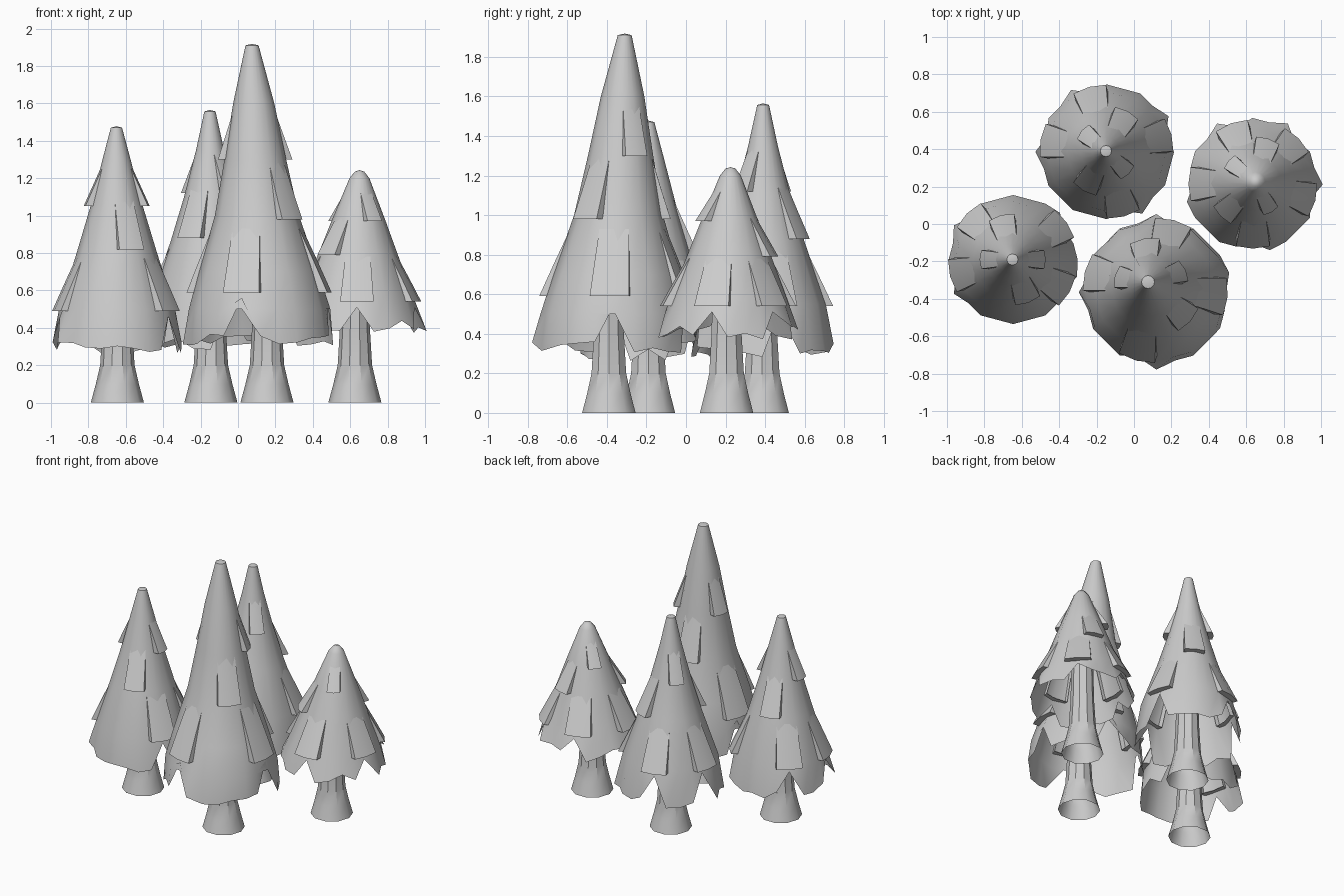
import bpy, bmesh, math, random
from mathutils import Vector

if "Cube" in bpy.data.objects:
    bpy.data.objects.remove(bpy.data.objects["Cube"], do_unlink=True)

random.seed(4)
GREY = (0.6, 0.6, 0.6, 1.0)
SIDES = 24
mat = bpy.data.materials.new("plain grey")
mat.use_nodes = True
mat.diffuse_color = GREY
mat.node_tree.nodes["Principled BSDF"].inputs["Base Color"].default_value = GREY


def finish(bm, name):
    mesh = bpy.data.meshes.new(name)
    bm.to_mesh(mesh)
    bm.free()
    mesh.materials.append(mat)
    obj = bpy.data.objects.new(name, mesh)
    bpy.context.collection.objects.link(obj)
    bpy.ops.object.select_all(action="DESELECT")
    obj.select_set(True)
    bpy.context.view_layer.objects.active = obj
    bpy.ops.object.shade_smooth_by_angle(angle=math.radians(35))


def bridge(bm, a, b, closed=True):
    n = len(a)
    for i in range(n if closed else n - 1):
        j = (i + 1) % n
        bm.faces.new((a[i], a[j], b[j], b[i]))


def radius_at(profile, z):
    # profile runs from the tip down as (height, radius)
    for (z0, r0), (z1, r1) in zip(profile, profile[1:]):
        if z >= z1:
            return r0 + (r1 - r0) * (z0 - z) / (z0 - z1)
    return profile[-1][1]


def make_trunk(name, foot):
    bm = bmesh.new()
    rings = []
    for z, r in [(0.8, 0.07), (0.4, 0.08), (0.2, 0.092), (0.1, 0.115), (0, 0.142)]:
        rings.append([bm.verts.new((foot[0] + r * math.cos(i * math.tau / 10),
                                    foot[1] + r * math.sin(i * math.tau / 10), z))
                      for i in range(10)])
    for a, b in zip(rings, rings[1:]):
        bridge(bm, b, a)
    finish(bm, name)


def make_foliage(name, tip, foot, profile, tiers):
    bm = bmesh.new()
    height = profile[0][0]

    def centre(z):
        t = z / height
        return Vector((foot[0] + (tip[0] - foot[0]) * t,
                       foot[1] + (tip[1] - foot[1]) * t, z))

    # rim vertices lifted to cut a split below each low bough
    rim_angles = tiers[-1][1]
    splits = {round(a / 360 * SIDES) % SIDES for a in rim_angles}
    flares = {(s + 1) % SIDES for s in splits}

    # open, faceted skirt
    rings = []
    for k, (z, r) in enumerate(profile):
        last = k == len(profile) - 1
        ring = []
        for i in range(SIDES):
            a = i * math.tau / SIDES
            vz, vr = z, r * (1 if i % 2 == 0 else math.cos(math.tau / SIDES))
            if last:
                vz += random.uniform(-0.03, 0.04)
                if i in splits:
                    vz = tiers[-1][0] - 0.03
                    vr = radius_at(profile, vz)
                elif i in flares:
                    vr *= 1.06
            ring.append(bm.verts.new(centre(vz) + Vector((vr * math.cos(a), vr * math.sin(a), 0))))
        rings.append(ring)
    for a, b in zip(rings, rings[1:]):
        bridge(bm, b, a)
    # rounded tip
    top = bm.verts.new(centre(height + 0.008))
    for i in range(SIDES):
        bm.faces.new((rings[0][i], rings[0][(i + 1) % SIDES], top))

    # raised boughs: wedges that grow outward and end in a ledge
    for z, angles, half, length in tiers:
        for angle in angles:
            a = math.radians(angle)
            out = Vector((math.cos(a), math.sin(a), 0))
            side = Vector((-math.sin(a), math.cos(a), 0))
            outer, inner = [], []
            for t in (0, 0.5, 1):
                rz = z + length * (1 - t)
                r = radius_at(profile, rz)
                w = min(half * (0.75 + 0.25 * t), r * 0.8)
                for grid, lift in ((outer, -0.005 + 0.042 * t), (inner, -0.035)):
                    row = []
                    for s in (-1, 0, 1):
                        depth = math.sqrt(r * r - (w * s) ** 2) + lift
                        row.append(bm.verts.new(centre(rz) + out * depth + side * (w * s)))
                    grid.append(row)
            for p, q in zip(outer, outer[1:]):
                bridge(bm, q, p, False)
            bridge(bm, inner[-1], outer[-1], False)
            for c in (0, -1):
                edge_out = [row[c] for row in outer]
                edge_in = [row[c] for row in inner]
                pair = (edge_out, edge_in) if c == 0 else (edge_in, edge_out)
                bridge(bm, pair[0], pair[1], False)
    finish(bm, name)


# each tree: tip, foot, outline, then boughs as (ledge height, directions, half width, length)
trees = {
    "tall_tree": ((0.075, -0.31), (0.13, -0.375),
                  [(1.91, 0.035), (1.6, 0.11), (1.3, 0.165), (1.0, 0.225),
                   (0.7, 0.32), (0.5, 0.378), (0.33, 0.392)],
                  [(1.3, (25, 165), 0.06, 0.25), (0.98, (-42, 100), 0.08, 0.3),
                   (0.59, (-105, -5, 75, 165), 0.1, 0.34)]),
    "left_tree": ((-0.65, -0.19), (-0.645, -0.19),
                  [(1.47, 0.03), (1.3, 0.075), (1.05, 0.14), (0.8, 0.215),
                   (0.5, 0.31), (0.29, 0.345)],
                  [(1.05, (0, 180), 0.05, 0.22), (0.82, (-70, 105), 0.07, 0.26),
                   (0.49, (-30, 35, 135, -165), 0.09, 0.28)]),
    "back_tree": ((-0.15, 0.39), (-0.145, 0.385),
                  [(1.557, 0.03), (1.35, 0.075), (1.1, 0.14), (0.87, 0.21),
                   (0.55, 0.32), (0.31, 0.36)],
                  [(1.12, (140, -45), 0.05, 0.22), (0.88, (62, -120), 0.07, 0.27),
                   (0.54, (-75, 15, 105, 170), 0.09, 0.28)]),
    "small_tree": ((0.65, 0.225), (0.625, 0.205),
                   [(1.235, 0.025), (1.2, 0.053), (0.97, 0.145), (0.8, 0.21),
                    (0.58, 0.295), (0.4, 0.355)],
                   [(0.97, (140, -60), 0.045, 0.16), (0.79, (72, -135), 0.065, 0.2),
                    (0.54, (-90, -15, 45, 110, 180), 0.09, 0.24)]),
}
for name, (tip, foot, profile, tiers) in trees.items():
    make_foliage(name + "_foliage", tip, foot, profile, tiers)
    trunk_foot = (0.155, -0.39) if name == "tall_tree" else foot
    make_trunk(name + "_trunk", trunk_foot)
